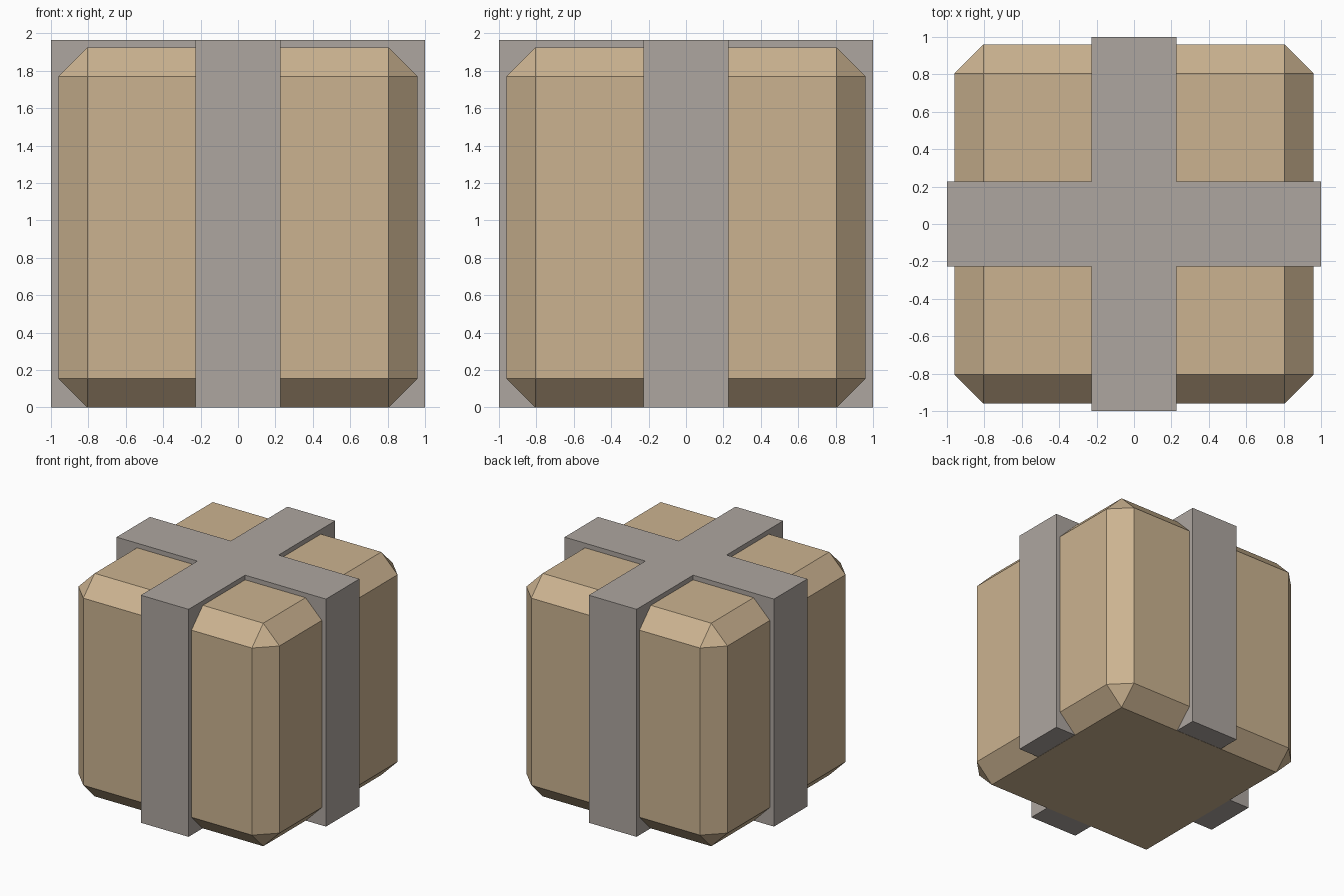
import bpy, bmesh

if "Cube" in bpy.data.objects:
    bpy.data.objects.remove(bpy.data.objects["Cube"])

BOX, BEVEL, BOX_H = 0.96, 0.155, 1.925   # box half width, chamfer, height
REACH, HALF, BAND_H = 1.0, 0.228, 1.965  # band half length, half width, height


def make_object(name, bm, colour=None):
    bmesh.ops.recalc_face_normals(bm, faces=bm.faces)
    mesh = bpy.data.meshes.new(name)
    bm.to_mesh(mesh)
    bm.free()
    obj = bpy.data.objects.new(name, mesh)
    bpy.context.collection.objects.link(obj)
    if colour:
        mat = bpy.data.materials.new(name + "_colour")
        mat.diffuse_color = colour
        mat.use_nodes = True
        mat.node_tree.nodes["Principled BSDF"].inputs["Base Color"].default_value = mat.diffuse_color
        mesh.materials.append(mat)
    return obj


# Chamfered box body
bm = bmesh.new()
bmesh.ops.create_cube(bm, size=1)
bmesh.ops.scale(bm, vec=(2 * BOX, 2 * BOX, BOX_H), verts=bm.verts)
bmesh.ops.translate(bm, vec=(0, 0, BOX_H / 2), verts=bm.verts)
bmesh.ops.bevel(bm, geom=bm.edges[:], offset=BEVEL, segments=1,
                affect='EDGES', profile=0.5)
make_object("box_body", bm, (0.60, 0.45, 0.28, 1))

# Cross-shaped band: one plus outline, extruded upward
bm = bmesh.new()
outline = []
x, y = (REACH, HALF), (HALF, REACH)
for _ in range(4):
    outline += [(HALF, HALF), y, (-HALF, REACH)]
    # rotate the points so far by -90 degrees, so the next arm continues the loop
    outline = [(py, -px) for px, py in outline]
# sits a hair above the ground so it does not fight with the box underside
face = bm.faces.new([bm.verts.new((px, py, 0.001)) for px, py in outline])
top = bmesh.ops.extrude_face_region(bm, geom=[face], use_keep_orig=True)
top_verts = [g for g in top["geom"] if isinstance(g, bmesh.types.BMVert)]
bmesh.ops.translate(bm, vec=(0, 0, BAND_H - 0.001), verts=top_verts)
make_object("cross_band", bm, (0.42, 0.38, 0.35, 1))
